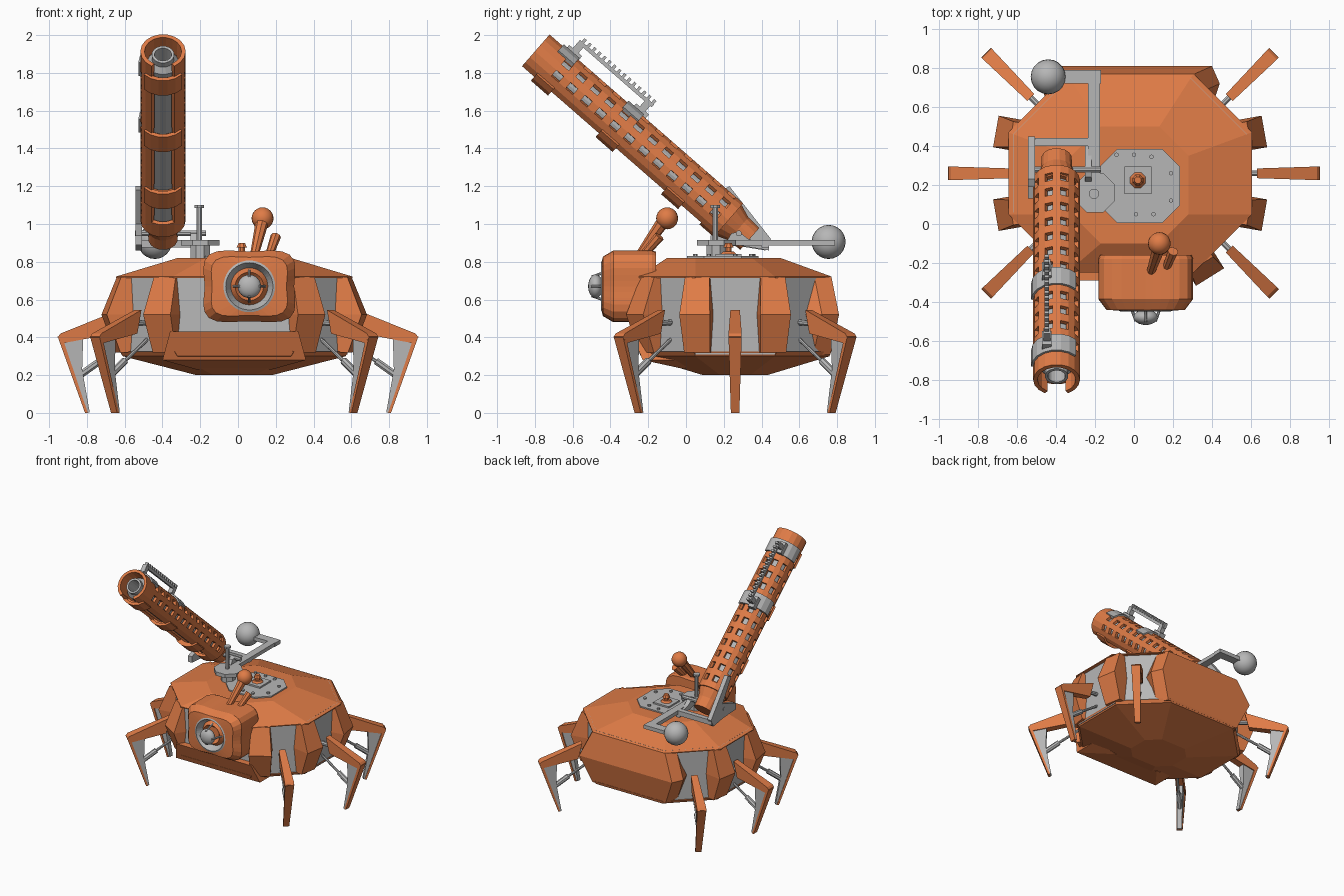
import bpy, bmesh, math
from mathutils import Vector, Matrix

if "Cube" in bpy.data.objects:
    bpy.data.objects.remove(bpy.data.objects["Cube"])

def mat(name, c):
    m = bpy.data.materials.new(name)
    m.diffuse_color = (*c, 1)
    m.use_nodes = True
    m.node_tree.nodes["Principled BSDF"].inputs["Base Color"].default_value = m.diffuse_color
    return m

ORANGE = mat("orange_paint", (0.74, 0.2, 0.062))
GRAY = mat("gray_metal", (0.47, 0.47, 0.47))

def add(name, verts, faces, color, M=None, idx=None):
    bm = bmesh.new()
    vs = [bm.verts.new(v) for v in verts]
    for i, f in enumerate(faces):
        fc = bm.faces.new([vs[k] for k in f])
        if idx:
            fc.material_index = idx[i]
    bmesh.ops.recalc_face_normals(bm, faces=bm.faces)
    me = bpy.data.meshes.new(name)
    bm.to_mesh(me)
    bm.free()
    me.materials.append(color)
    me.materials.append(GRAY if color == ORANGE else ORANGE)
    o = bpy.data.objects.new(name, me)
    bpy.context.collection.objects.link(o)
    if M:
        o.matrix_world = M
    return o

def loft(name, rings, color, M=None, bands=None):
    """Join equal-length rings, capping both ends; bands = material per band."""
    n = len(rings[0])
    faces, idx = [tuple(range(n))], [0]
    for r in range(len(rings) - 1):
        for i in range(n):
            j = (i + 1) % n
            faces.append((r*n + i, r*n + j, r*n + n + j, r*n + n + i))
            idx.append(bands[r] if bands else 0)
    faces.append(tuple((len(rings) - 1)*n + i for i in range(n)))
    idx.append(idx[-1])
    return add(name, [p for r in rings for p in r], faces, color, M, idx)

def octagon(cx, cy, hx, hy, c, z):
    q = [(hx, hy - c), (hx - c, hy), (c - hx, hy), (-hx, hy - c),
         (-hx, c - hy), (c - hx, -hy), (hx - c, -hy), (hx, c - hy)]
    return [(cx + x, cy + y, z) for x, y in q]

def circle(r, z, n):
    return [(r*math.cos((i + .5)*2*math.pi/n), r*math.sin((i + .5)*2*math.pi/n), z) for i in range(n)]

def rod(name, a, b, r1, color, r2=None, n=8, M=None):
    a, b = Vector(a), Vector(b)
    T = Matrix.Translation(a) @ (b - a).to_track_quat('Z', 'Y').to_matrix().to_4x4()
    return loft(name, [circle(r1, 0, n), circle(r2 or r1, (b - a).length, n)], color, M @ T if M else T)

def box(name, lo, hi, color, M=None):
    (a, b, c), (d, e, f) = lo, hi
    return loft(name, [[(a, b, z), (d, b, z), (d, e, z), (a, e, z)] for z in (c, f)], color, M)

def ball(name, loc, r, color, sy=1):
    bpy.ops.mesh.primitive_uv_sphere_add(segments=20, ring_count=12, radius=r, location=loc)
    o = bpy.context.object
    o.name, o.scale = name, (1, sy, 1)
    o.data.materials.append(color)
    bpy.ops.object.shade_smooth()

def plate(name, prof, color, M=None):
    """prof: (u, z, width) outline in the xz plane, thick along y."""
    return loft(name, [[(u, s*w/2, z) for u, z, w in prof] for s in (-1, 1)], color, M)

# --- Body: gray core, orange deck and belly
CX, CY = -0.02, 0.26
loft("body_core", [octagon(CX, CY, .60, .49, .29, .73), octagon(CX, CY, .60, .50, .29, .31)], GRAY)
loft("deck", [octagon(CX, CY, .625, .51, .30, .715), octagon(CX, CY, .625, .51, .30, .722),
              octagon(CX, .2, .30, .30, .15, .82)], ORANGE)
loft("belly", [octagon(CX, CY, .605, .51, .29, .325), octagon(CX, CY, .59, .50, .29, .30),
               octagon(CX, CY, .20, .17, .09, .20)], ORANGE)

# --- Bulged corner pillars
def pillar(name, x, y, deg, w):
    d = Vector((math.cos(math.radians(deg)), math.sin(math.radians(deg)), 0))
    t = Vector((-d.y, d.x, 0))
    rings = []
    for z, out, k in ((.72, .005, .8), (.52, .085, 1), (.32, .01, .85)):
        c = Vector((x, y, z))
        rings.append([c - d*.1 - t*w*k, c + d*out - t*w*k, c + d*out + t*w*k, c - d*.1 + t*w*k])
    loft(name, rings, ORANGE)

for s, n in ((1, "right"), (-1, "left")):
    for q, m in ((1, "rear"), (-1, "front")):
        a = q*10
        pillar(f"{n}_{m}_side_pillar", CX + s*.605, CY + q*.20, a if s > 0 else 180 - a, .082)
    pillar(f"{n}_front_pillar", CX + s*.365, -.20, -58 if s > 0 else 238, .085)

# --- Rear armour and front lip
loft("rear_armour", [[(CX + x, y, z) for x, y in ((-hx, .6), (-hx - .04, yo - .09), (-hx, yo),
      (hx, yo), (hx + .04, yo - .09), (hx, .6))]
      for z, hx, yo in ((.72, .33, .77), (.52, .42, .81), (.31, .33, .765))], ORANGE)
loft("front_lip", [[(CX - hx, 0, z), (CX - hx, y, z), (CX + hx, y, z), (CX + hx, 0, z)]
      for z, hx, y in ((.43, .34, -.29), (.28, .38, -.23), (.23, .2, 0))], ORANGE)

# --- Legs
for n, ox, deg, sh in (("right", 0, 0, 0), ("left", 0, 180, 0),
                       ("rear_right", .10, 45, -.08), ("front_right", .10, -45, -.08),
                       ("rear_left", -.14, 135, -.08), ("front_left", -.14, 225, -.08)):
    M = (Matrix.Translation((ox, CY, 0)) @ Matrix.Rotation(math.radians(deg), 4, 'Z')
         @ Matrix.Translation((sh, 0, 0)))
    plate(n + "_thigh", [(.63, .545, .05), (.94, .42, .07), (.955, .40, .07), (.92, .37, .065),
                         (.66, .42, .05)], ORANGE, M)
    plate(n + "_shin", [(.955, .405, .07), (.81, 0, .045), (.795, 0, .045), (.925, .385, .065)], ORANGE, M)
    plate(n + "_shin_web", [(.935, .385, .05), (.80, .003, .036), (.785, .003, .036), (.825, .23, .04),
                            (.82, .39, .045)], GRAY, M)
    rod(n + "_piston", (.56, 0, .39), (.84, 0, .20), .010, GRAY, M=M)
    rod(n + "_piston_sleeve", (.73, 0, .275), (.85, 0, .19), .020, GRAY, M=M)
    rod(n + "_hip_rod", (.55, 0, .48), (.68, 0, .47), .016, GRAY, M=M)

# --- Head with recessed eye
HX, HZ, N = .06, .67, 40
def head_ring(y, k):
    pts = []
    for i in range(N):
        a = 2*math.pi*i/N
        c, s = math.cos(a), math.sin(a)
        e = (abs(c)**4.5 + abs(s)**4.5)**(-1/4.5)
        pinch = 1 - .05*math.cos(2*a)**2
        pts.append((HX + .25*k*c*e*pinch, y, HZ + .195*k*s*e*pinch))
    return pts
def eye_ring(y, r):
    return [(HX + r*math.cos(2*math.pi*i/N), y, HZ + r*math.sin(2*math.pi*i/N)) for i in range(N)]
loft("head", [head_ring(-.16, .97), head_ring(-.18, 1), head_ring(-.385, 1), head_ring(-.44, .83),
              eye_ring(-.445, .137), eye_ring(-.45, .125), eye_ring(-.40, .098), eye_ring(-.43, .075),
              eye_ring(-.40, .05)], ORANGE, bands=[0, 0, 0, 0, 1, 1, 0, 0])
ball("eye", (HX, -.478, HZ), .062, GRAY, .65)
for i in range(4):
    a = math.pi/2*i
    c, s = math.cos(a), math.sin(a)
    rod(f"eye_claw_{i}", (HX + .085*c, -.40, HZ + .085*s), (HX + .05*c, -.50, HZ + .05*s), .008, GRAY)
rod("head_stalk", (.085, -.25, .83), (.125, -.13, 1.0), .022, ORANGE, .034)
ball("head_stalk_ball", (.13, -.10, 1.03), .058, ORANGE)
rod("head_spike", (.16, -.24, .82), (.20, -.14, .935), .020, ORANGE, .028)

# --- Deck hatch
loft("hatch", [octagon(.03, .195, .205, .19, .09, z) for z in (.79, .83)], GRAY)
box("hatch_base", (-.05, .155, .82), (.09, .295, .842), GRAY)
rod("hatch_stem", (.02, .225, .83), (.02, .225, .885), .018, ORANGE)
rod("hatch_collar", (.02, .225, .84), (.02, .225, .855), .045, ORANGE, .03)
rod("hatch_knob", (.02, .225, .875), (.02, .225, .90), .03, ORANGE, .018)
for i, (x, y) in enumerate(((0, .355), (.09, .345), (.19, .26), (.19, .12), (.1, .05), (.01, .05), (-.09, .355))):
    rod(f"hatch_bolt_{i}", (x, y, .82), (x, y, .842), .012, GRAY, n=6)

# --- Gun mount and counterweight
rod("mount_pedestal", (-.2, .16, .78), (-.2, .16, .90), .055, GRAY)
rod("mount_disc", (-.2, .16, .885), (-.2, .16, .915), .11, GRAY)
rod("mount_post", (-.205, .155, .9), (-.205, .155, 1.095), .015, GRAY)
rod("mount_post_cap", (-.205, .155, 1.085), (-.205, .155, 1.1), .027, GRAY)
box("arm_rear", (-.44, .72, .885), (-.17, .79, .915), GRAY)
box("arm_long", (-.235, .26, .885), (-.175, .79, .915), GRAY)
box("arm_cross", (-.54, .40, .875), (-.18, .44, .915), GRAY)
ball("counterweight", (-.44, .755, .905), .09, GRAY)
S = Matrix.Rotation(math.pi/2, 4, 'Z')     # plates facing sideways
yoke_r = [(.21, .90), (.24, .95), (.28, .96), (.33, .92), (.44, .895), (.44, .86), (.32, .88)]
yoke_l = [(.42, .86), (.45, .92), (.23, 1.20), (.19, 1.18), (.30, 1.0), (.13, .94), (.13, .89), (.3, .88)]
plate("right_yoke", [(y, z, .035) for y, z in yoke_r], GRAY, Matrix.Translation((-.235, 0, 0)) @ S)
plate("left_yoke", [(y, z, .035) for y, z in yoke_l], GRAY, Matrix.Translation((-.525, 0, 0)) @ S)
rod("gun_pivot", (-.545, .28, .95), (-.17, .28, .95), .016, GRAY)

# --- Gun: perforated jacket, local z runs breech to muzzle
G = Matrix.Translation((-.397, .225, 1.02)) @ Matrix.Rotation(math.radians(48.9), 4, 'X')
L, SEG, SIDES, R = 1.36, 27, 18, .12
def jacket_pt(i, z, r):                    # angle 0 is the upper side of the gun
    a = math.radians((i - .5)*20)
    return (r*math.sin(a), r*math.cos(a), z)
verts = [jacket_pt(i, L*k/SEG, R) for k in range(SEG + 1) for i in range(SIDES)]
faces = []
for k in range(SEG):
    for i in range(SIDES):
        hole = i in (1, 3, 5, 13, 15, 17) and k % 2 == 1 and k < 25
        slot = i in (8, 9, 10) and k > 1 and k not in (5, 6, 14, 15, 23, 24)
        if not hole and not slot:
            j = (i + 1) % SIDES
            faces.append((k*SIDES + i, k*SIDES + j, k*SIDES + SIDES + j, k*SIDES + SIDES + i))
jacket = add("gun_jacket", verts, faces, ORANGE, G)
sol = jacket.modifiers.new("thickness", 'SOLIDIFY')
sol.thickness, sol.offset = .022, -1
loft("gun_tail", [circle(.078, -.15, 16), circle(.082, -.07, 16), circle(.108, 0, 16), circle(.108, .06, 16)], ORANGE, G)
loft("gun_core", [circle(.085, .02, 16), circle(.085, 1.27, 16), circle(.06, 1.30, 16), circle(.06, 1.335, 16),
                  circle(.045, 1.335, 16), circle(.045, 1.2, 16)], GRAY, G)

def band(name, z, h, i0, i1, r, color):
    vs, fs = [], []
    for i in range(i0, i1 + 1):
        vs += [jacket_pt(i, z - h/2, r), jacket_pt(i, z + h/2, r)]
    for k in range(i1 - i0):
        fs.append((2*k, 2*k + 1, 2*k + 3, 2*k + 2))
    o = add(name, vs, fs, color, G)
    # single-sided strip thickened across its own surface
    m = o.modifiers.new("thickness", 'SOLIDIFY')
    m.thickness, m.offset = .022, 0

for n, z in (("front", 1.214), ("middle", .76), ("rear", .30)):
    band(n + "_lower_band", z, .12, 7, 12, .122, ORANGE)
for n, z in (("front", 1.214), ("middle", .76)):
    band(n + "_clamp", z, .11, -4, 3, .120, GRAY)

# --- Toothed sight rail on the clamps
box("rail", (-.062, .183, .70), (-.038, .203, 1.22), GRAY, G)
for n, z in (("front", 1.20), ("rear", .73)):
    box(n + "_rail_post", (-.068, .09, z - .02), (-.032, .2, z + .02), GRAY, G)
    box(n + "_rail_foot", (-.075, .10, z - .045), (-.025, .145, z + .045), GRAY, G)
for k in range(15):
    z = .71 + k*.035
    box(f"rail_tooth_{k}", (-.062, .2, z - .008), (-.038, .225, z + .008), GRAY, G)
